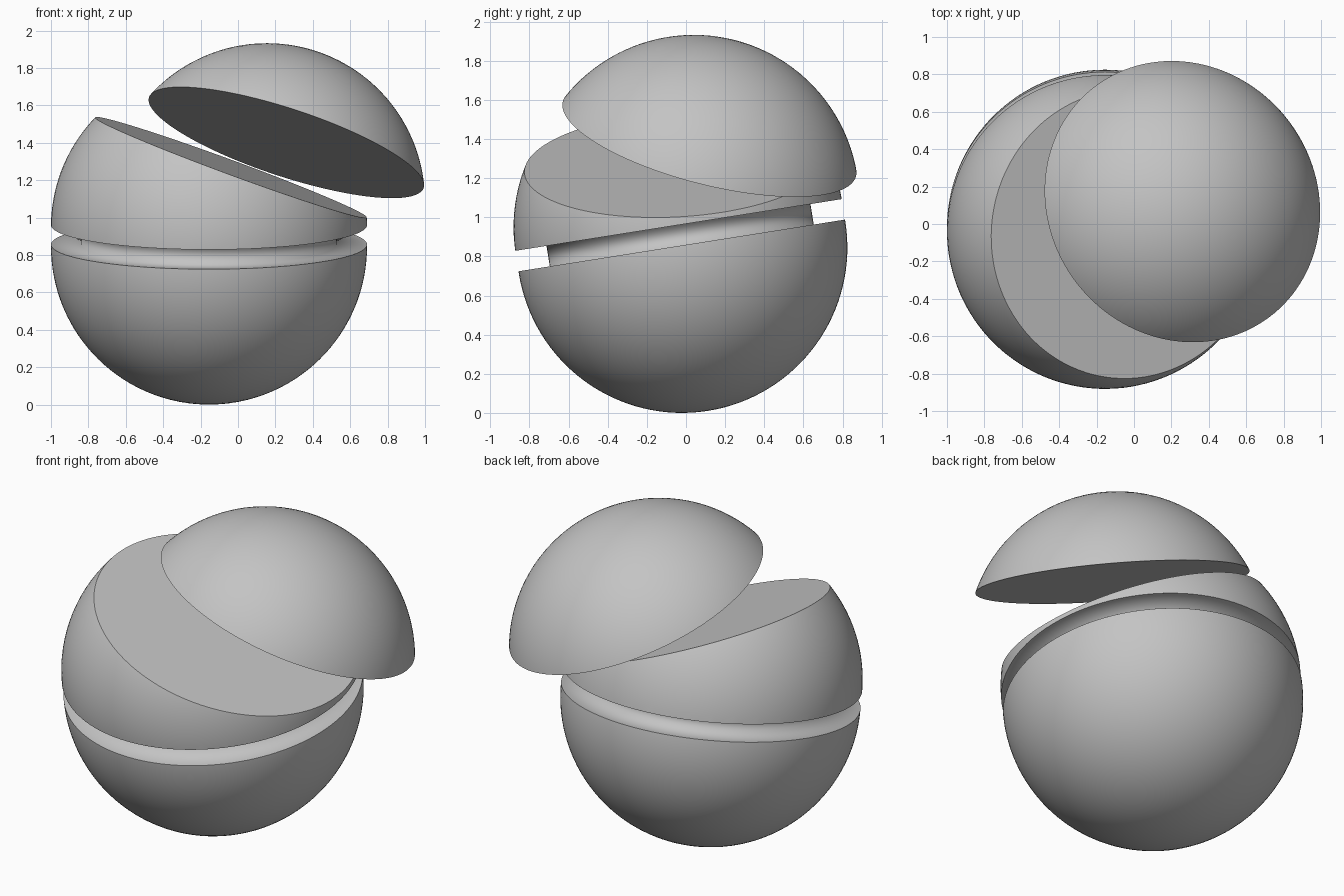
import bpy, bmesh, math
from mathutils import Vector, Matrix

if "Cube" in bpy.data.objects:
    bpy.data.objects.remove(bpy.data.objects["Cube"])

RADIUS = 0.845
NECK_RADIUS = 0.683
GAP = 0.106

grey = bpy.data.materials.new("plain grey")
grey.use_nodes = True
colour = (0.55, 0.55, 0.55, 1)
grey.diffuse_color = colour
grey.node_tree.nodes["Principled BSDF"].inputs["Base Color"].default_value = colour


def finish(bm, name, center, sharp_angle):
    """Smooth-shade the mesh, keep its sharp rims and place it."""
    for f in bm.faces:
        f.smooth = True
    for e in bm.edges:
        if len(e.link_faces) == 2 and e.calc_face_angle() > sharp_angle:
            e.smooth = False
    mesh = bpy.data.meshes.new(name)
    bm.to_mesh(mesh)
    bm.free()
    mesh.materials.append(grey)
    obj = bpy.data.objects.new(name, mesh)
    obj.location = center
    bpy.context.collection.objects.link(obj)
    return obj


def turn_to(axis):
    return Vector((0, 0, 1)).rotation_difference(axis).to_matrix().to_4x4()


def sphere_piece(name, center, pole, cuts):
    """Sphere trimmed by planes: each cut is (offset, normal of removed side, capped)."""
    bm = bmesh.new()
    bmesh.ops.create_uvsphere(bm, u_segments=128, v_segments=64,
                              radius=RADIUS, matrix=turn_to(pole))
    for offset, normal, capped in cuts:
        geom = bm.verts[:] + bm.edges[:] + bm.faces[:]
        res = bmesh.ops.bisect_plane(bm, geom=geom, dist=1e-5, plane_co=normal * offset,
                                     plane_no=normal, clear_outer=True)
        if capped:
            rim = [g for g in res["geom_cut"] if isinstance(g, bmesh.types.BMEdge)]
            cap = bmesh.ops.contextual_create(bm, geom=rim)["faces"]
            for f in cap:
                f.normal_update()
                if f.normal.dot(normal) < 0:
                    f.normal_flip()
    bm.normal_update()
    return finish(bm, name, center, math.radians(25))


# Directions of the three slices and the centres of the shifted pieces
tilt = math.radians(9)
axis = Vector((0, -math.sin(tilt), math.cos(tilt)))
slice_normal = Vector((0.345, -0.05, 0.937)).normalized()
cap_normal = Vector((0.305, 0.235, 0.925)).normalized()
low_center = Vector((-0.155, -0.02, RADIUS))
mid_center = low_center + axis * GAP
cap_center = Vector((0.155, 0.04, 1.087))
CUT = 0.011

# Bowl, middle slice and lifted cap
sphere_piece("lower_bowl", low_center, axis, [(CUT, axis, False)])
sphere_piece("middle_slice", mid_center, slice_normal,
             [(0.34, slice_normal, True), (-CUT, -axis, False)])
sphere_piece("lifted_cap", cap_center, cap_normal, [(-0.34, -cap_normal, True)])

# Recessed neck with its two ledges, joining bowl and slice
rim = math.sqrt(RADIUS ** 2 - CUT ** 2)
bm = bmesh.new()
profile = [(rim, CUT), (NECK_RADIUS, CUT), (NECK_RADIUS, CUT + GAP), (rim, CUT + GAP)]
points = [bm.verts.new((r, 0, z)) for r, z in profile]
edges = [bm.edges.new(pair) for pair in zip(points, points[1:])]
bmesh.ops.spin(bm, geom=points + edges, cent=(0, 0, 0), axis=(0, 0, 1),
               angle=math.tau, steps=128, use_merge=True)
bmesh.ops.remove_doubles(bm, verts=bm.verts[:], dist=1e-5)
bm.normal_update()
wall = next(f for f in bm.faces if abs(f.normal.z) < 0.1)
if wall.normal.dot(wall.calc_center_median()) < 0:
    bmesh.ops.reverse_faces(bm, faces=bm.faces[:])
bmesh.ops.transform(bm, matrix=turn_to(axis), verts=bm.verts[:])
bm.normal_update()
finish(bm, "neck_groove", low_center, math.pi)
